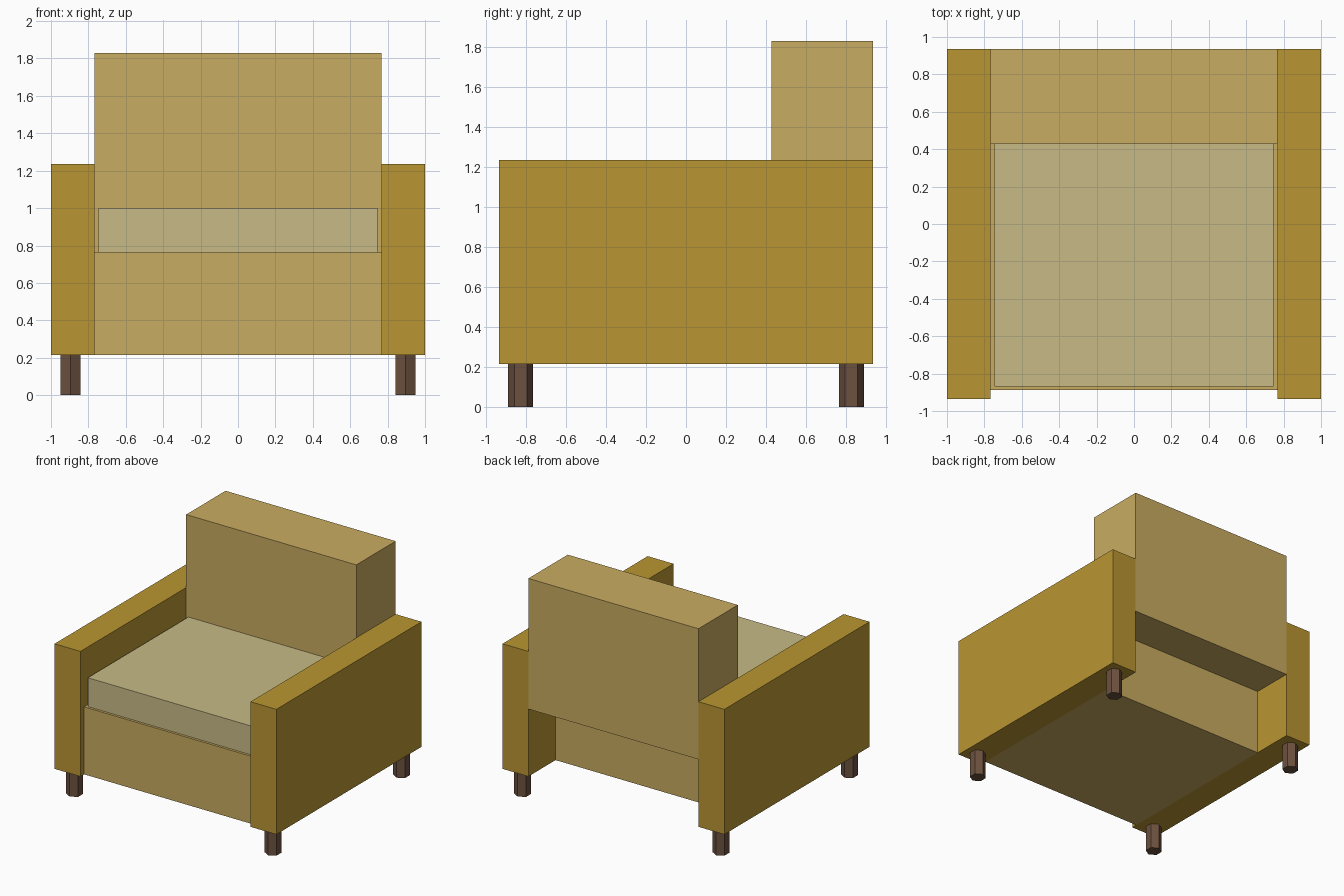
import bpy
import math

if "Cube" in bpy.data.objects:
    bpy.data.objects.remove(bpy.data.objects["Cube"])


def material(name, color):
    m = bpy.data.materials.new(name)
    m.diffuse_color = (*color, 1.0)
    m.use_nodes = True
    m.node_tree.nodes["Principled BSDF"].inputs["Base Color"].default_value = m.diffuse_color
    return m


mustard = material("mustard fabric", (0.491, 0.305, 0.032))
tan = material("tan fabric", (0.584, 0.413, 0.120))
cream = material("cream fabric", (0.578, 0.497, 0.238))
wood = material("dark wood", (0.150, 0.082, 0.050))


def box(name, x, y, z, mat):
    """Box spanning the (min, max) range on each axis."""
    centre = [(a + b) / 2 for a, b in (x, y, z)]
    bpy.ops.mesh.primitive_cube_add(size=1, location=centre)
    ob = bpy.context.object
    ob.name = name
    ob.scale = [b - a for a, b in (x, y, z)]
    bpy.ops.object.transform_apply(location=False, rotation=False, scale=True)
    ob.data.materials.append(mat)


# Seat base, overhanging backrest and loose cushion
box("seat_base", (-0.767, 0.767), (-0.888, 0.585), (0.215, 0.765), tan)
box("backrest", (-0.767, 0.767), (0.428, 0.935), (0.765, 1.83), tan)
box("seat_cushion", (-0.747, 0.747), (-0.868, 0.428), (0.765, 1.0), cream)

for side, sx in (("left", -1), ("right", 1)):
    # Armrest
    box(side + "_arm", sorted((sx * 0.767, sx)), (-0.935, 0.935), (0.215, 1.235), mustard)
    # Hexagonal legs under the arm, corners pointing front and back
    for end, sy in (("front", -1), ("back", 1)):
        bpy.ops.mesh.primitive_cylinder_add(
            vertices=6, radius=0.0625, depth=0.215,
            location=(sx * 0.895, sy * 0.828, 0.1075))
        leg = bpy.context.object
        leg.name = f"{end}_{side}_leg"
        leg.data.materials.append(wood)
